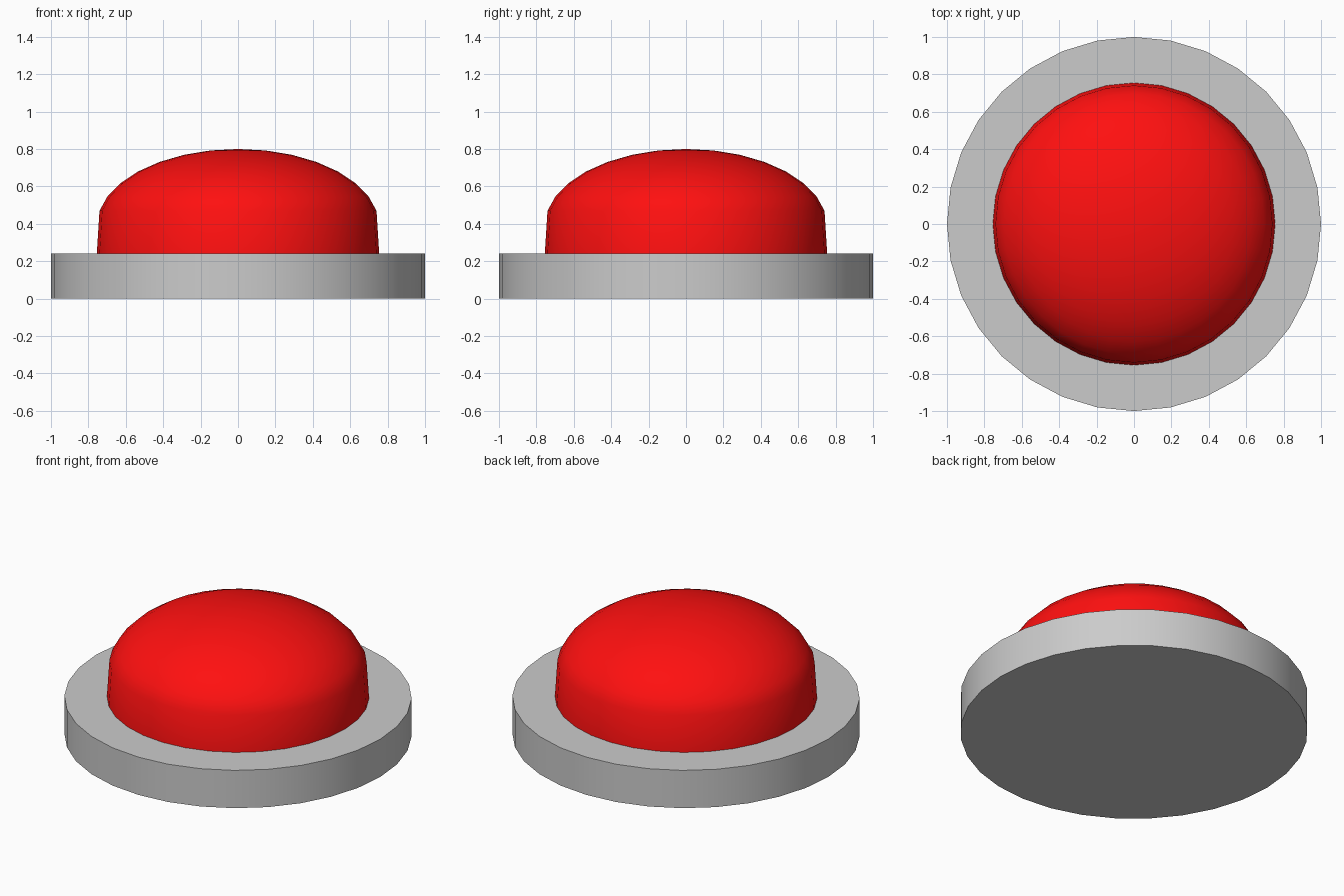
import bpy, math

if "Cube" in bpy.data.objects:
    bpy.data.objects.remove(bpy.data.objects["Cube"])

SIDES = 32


def lathe(name, profile):
    """Spin (radius, z) points round the z axis; radius 0 makes a pole."""
    verts, rings, faces = [], [], []
    for r, z in profile:
        start = len(verts)
        if r == 0:
            verts.append((0, 0, z))
            rings.append([start] * SIDES)
        else:
            for i in range(SIDES):
                a = 2 * math.pi * i / SIDES
                verts.append((r * math.cos(a), r * math.sin(a), z))
            rings.append(list(range(start, start + SIDES)))
    for low, high in zip(rings, rings[1:]):
        for i in range(SIDES):
            j = (i + 1) % SIDES
            quad = [low[i], low[j], high[j], high[i]]
            faces.append(list(dict.fromkeys(quad)))
    # flat underside
    faces.append(rings[0][::-1])
    mesh = bpy.data.meshes.new(name)
    mesh.from_pydata(verts, [], faces)
    obj = bpy.data.objects.new(name, mesh)
    bpy.context.collection.objects.link(obj)
    return obj


def smooth(obj):
    bpy.ops.object.select_all(action='DESELECT')
    obj.select_set(True)
    bpy.context.view_layer.objects.active = obj
    bpy.ops.object.shade_smooth_by_angle(angle=math.radians(40))


# Round base plate
bpy.ops.mesh.primitive_cylinder_add(vertices=SIDES, radius=1, depth=0.24, location=(0, 0, 0.12))
base = bpy.context.object
base.name = "base"
smooth(base)

# Domed push button: flattened half sphere on a slightly tapered skirt
R, H, TOP = 0.755, 0.41, 0.80
profile = [(R, 0.24)]
for k in range(7, 0, -1):
    t = math.radians(11.25 * k)
    profile.append((R * math.sin(t), TOP - H * (1 - math.cos(t))))
profile.append((0, TOP))
button = lathe("button", profile)
smooth(button)

red = bpy.data.materials.new("red")
red.diffuse_color = (1.0, 0.005, 0.005, 1)
red.use_nodes = True
red.node_tree.nodes["Principled BSDF"].inputs["Base Color"].default_value = red.diffuse_color
button.data.materials.append(red)
